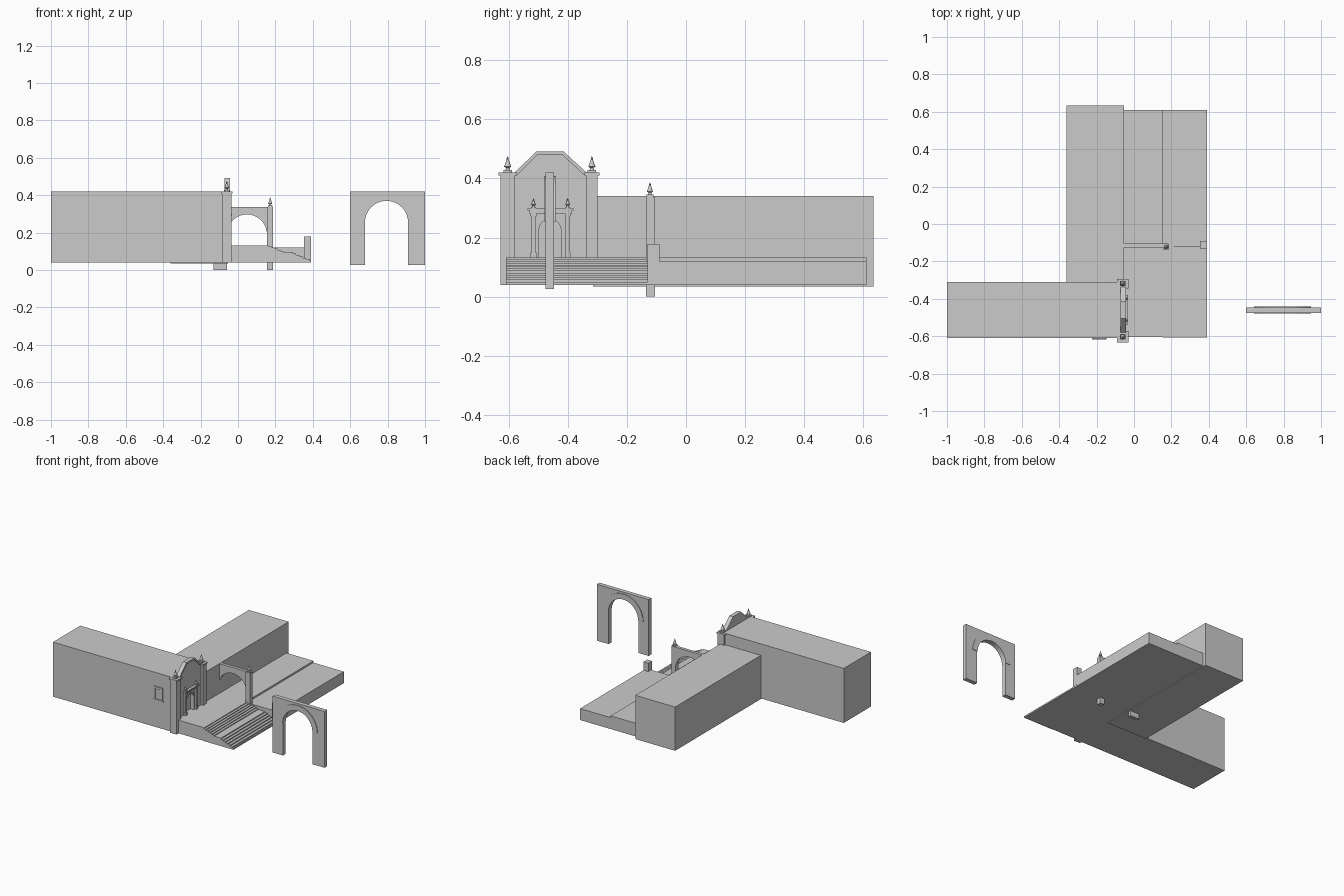
import bpy, bmesh
from math import pi, sin, cos

if "Cube" in bpy.data.objects:
    bpy.data.objects.remove(bpy.data.objects["Cube"])


def prism(name, pts, axis, a, b):
    """Extrude a 2D outline along x (outline in y,z) or y (outline in x,z)."""
    def put(p, d):
        return (d, p[0], p[1]) if axis == 'x' else (p[0], d, p[1])
    bm = bmesh.new()
    lo = [bm.verts.new(put(p, a)) for p in pts]
    hi = [bm.verts.new(put(p, b)) for p in pts]
    bm.faces.new(lo)
    bm.faces.new(hi[::-1])
    n = len(pts)
    for i in range(n):
        j = (i + 1) % n
        bm.faces.new((lo[i], lo[j], hi[j], hi[i]))
    bmesh.ops.recalc_face_normals(bm, faces=bm.faces)
    me = bpy.data.meshes.new(name)
    bm.to_mesh(me)
    bm.free()
    ob = bpy.data.objects.new(name, me)
    bpy.context.collection.objects.link(ob)
    return ob


def box(name, x0, x1, y0, y1, z0, z1):
    return prism(name, [(x0, z0), (x1, z0), (x1, z1), (x0, z1)], 'y', y0, y1)


def arc(c, z, r, n=20):
    """Half circle from left to right over the top."""
    return [(c - r * cos(pi * i / n), z + r * sin(pi * i / n)) for i in range(n + 1)]


def notch(c, spring, r, base):
    return [(c - r, base)] + arc(c, spring, r) + [(c + r, base)]


def finial(name, x, y, z, h, w):
    """Pedestal block with a turned pointed ornament."""
    box(name + "_base", x - w, x + w, y - w, y + w, z, z + h * .15)
    prof = [(.55, .15), (.4, .28), (.95, .36), (.75, .45), (.38, .72),
            (.22, .78), (.3, .84), (.0, 1)]
    n = 10
    bm = bmesh.new()
    rings = [[bm.verts.new((x + r * w * cos(2 * pi * k / n),
                            y + r * w * sin(2 * pi * k / n), z + t * h))
              for k in range(n)] for r, t in prof[:-1]]
    tip = bm.verts.new((x, y, z + h))
    bm.faces.new(rings[0][::-1])
    for a, b in zip(rings, rings[1:]):
        for k in range(n):
            m = (k + 1) % n
            bm.faces.new((a[k], a[m], b[m], b[k]))
    for k in range(n):
        bm.faces.new((rings[-1][k], rings[-1][(k + 1) % n], tip))
    me = bpy.data.meshes.new(name)
    bm.to_mesh(me)
    bm.free()
    bpy.context.collection.objects.link(bpy.data.objects.new(name, me))


# Main building masses
box("nave", -1, -.072, -.61, -.31, .04, .42)
box("side_wing", -.36, -.053, -.315, .634, .035, .34)

# Raised terraces
box("upper_terrace", -.072, .155, -.605, .61, .04, .132)
box("lower_terrace", .155, .39, -.122, .61, .04, .12)

# Stairs: two flights with a landing between them
steps = [(.155, .04), (.155, .132)]
for x0, x1, z0, z1, n in ((.155, .25, .132, .096, 6), (.285, .39, .096, .05, 6)):
    for i in range(n):
        x = x0 + (x1 - x0) * i / n
        steps += [(x + (x1 - x0) / n * .5, z0 + (z1 - z0) * i / n),
                  (x + (x1 - x0) / n * .5, z0 + (z1 - z0) * (i + 1) / n)]
steps += [(.39, .05), (.39, .04)]
prism("stairs", steps, 'y', -.608, -.122)
box("stair_pier", .354, .391, -.131, -.09, .05, .178)

# Facade with shaped gable and doorway
door = notch(-.46, .225, .037, .13)
gable = [(-.336, .42), (-.415, .492), (-.505, .492), (-.58, .42)]
prism("facade", [(-.58, .13)] + door + [(-.336, .13)] + gable, 'x', -.072, -.05)
inner = [(-.345, .412), (-.418, .48), (-.502, .48), (-.571, .412)]
prism("gable_coping", gable + inner[::-1], 'x', -.068, -.044)

# Corner piers of the facade, with caps and finials
for tag, y0, y1 in (("front", -.628, -.578), ("rear", -.338, -.299)):
    x0 = -.085
    yc = (y0 + y1) / 2
    box(tag + "_pier", x0, -.034, y0, y1, .04, .41)
    box(tag + "_pier_cap", x0 - .005, -.029, y0 - .006, y1 + .006, .41, .42)
    finial(tag + "_pier_finial", -.06, yc, .42, .056, .014)

# Portal: columns, entablature, small finials, door surround
for s in (-1, 1):
    y = -.458 + s * .058
    box("portal_column", -.052, -.038, y - .007, y + .007, .145, .275)
    box("portal_column_base", -.052, -.034, y - .01, y + .01, .13, .15)
    box("portal_capital", -.052, -.034, y - .01, y + .01, .272, .285)
    finial("portal_finial", -.043, y, .299, .035, .008)
box("entablature", -.052, -.036, -.53, -.386, .282, .291)
box("portal_cornice", -.052, -.031, -.536, -.38, .291, .299)
prism("door_surround", notch(-.46, .225, .045, .13) + door[::-1], 'x', -.052, -.045)

# Nave window frame and pane
box("window_sill", -.224, -.146, -.617, -.608, .228, .238)
box("window_head", -.22, -.15, -.616, -.608, .315, .325)
for x in (-.22, -.16):
    box("window_jamb", x, x + .01, -.616, -.608, .238, .315)
box("window_pane", -.203, -.167, -.612, -.608, .245, .308)

# Courtyard gateway with one tall post
gate = notch(.048, .19, .107, 0)
prism("gateway", [(-.13, 0)] + gate + [(.185, 0), (.185, .338), (-.13, .338)],
      'y', -.126, -.105)
box("gateway_post", .155, .187, -.136, -.107, 0, .338)
finial("gateway_finial", .172, -.122, .338, .05, .012)

# Freestanding arch with shallow archivolt
opening = notch(.794, .255, .115, .027)
prism("free_arch", [(.6, .027)] + opening + [(1, .027), (1, .42), (.6, .42)],
      'y', -.475, -.446)
prism("archivolt", arc(.794, .255, .153) + arc(.794, .255, .115)[::-1],
      'y', -.479, -.442)
